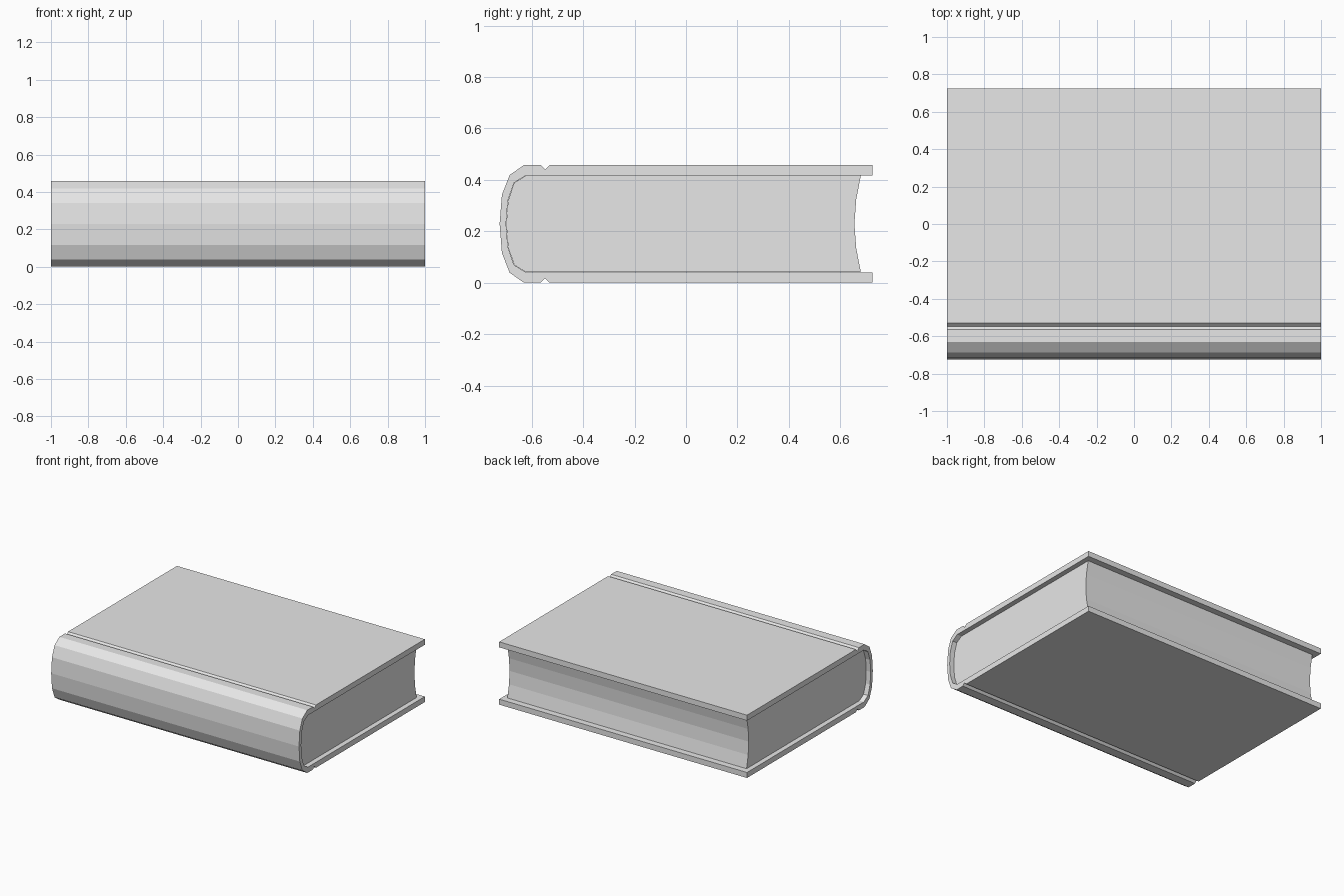
import bpy, bmesh

cube = bpy.data.objects.get("Cube")
if cube:
    bpy.data.objects.remove(cube, do_unlink=True)

MID = 0.229          # half the height of the closed book
BOARD = 0.04         # cover thickness
FORE = 0.725         # fore edge of the cover boards
PAGE_INSET = 0.035   # pages sit in from the cover at both ends


def make_material(name, color):
    mat = bpy.data.materials.new(name)
    mat.use_nodes = True
    mat.diffuse_color = color
    mat.node_tree.nodes["Principled BSDF"].inputs["Base Color"].default_value = color
    return mat


def mirrored(half):
    """Complete an upper half profile (y, height above middle) with its lower half."""
    return half + [(y, -h) for y, h in reversed(half) if h > 0]


def extrude_profile(name, outline, half_length, mat):
    """Extrude a closed y-z outline along x, centred on x = 0."""
    bm = bmesh.new()
    face = bm.faces.new([bm.verts.new((-half_length, y, MID + h)) for y, h in outline])
    moved = bmesh.ops.extrude_face_region(bm, geom=[face])["geom"]
    verts = [v for v in moved if isinstance(v, bmesh.types.BMVert)]
    bmesh.ops.translate(bm, verts=verts, vec=(2 * half_length, 0, 0))
    bmesh.ops.recalc_face_normals(bm, faces=bm.faces)
    mesh = bpy.data.meshes.new(name)
    bm.to_mesh(mesh)
    bm.free()
    mesh.materials.append(mat)
    obj = bpy.data.objects.new(name, mesh)
    bpy.context.collection.objects.link(obj)
    return obj


grey = make_material("light grey", (0.8, 0.8, 0.8, 1))

# Cover: two boards with hinge grooves, joined by a rounded spine
outer = [(FORE, MID), (-0.53, MID), (-0.548, MID - 0.018), (-0.565, MID),
         (-0.63, MID), (-0.686, 0.19), (-0.716, 0.113), (-0.725, 0)]
inner = [(FORE, MID - BOARD), (-0.622, MID - BOARD),
         (-0.669, 0.16), (-0.693, 0.09), (-0.70, 0)]
extrude_profile("cover", mirrored(outer) + mirrored(inner)[::-1], 1.0, grey)

# Pages: rounded against the spine, hollowed at the fore edge
top = MID - BOARD - 0.001
spine_side = [(-0.622, top), (-0.668, 0.16), (-0.692, 0.09), (-0.699, 0)]
fore_side = [(0.68, top), (0.662, 0.095), (0.655, 0)]
extrude_profile("pages", mirrored(spine_side) + mirrored(fore_side)[::-1],
                1.0 - PAGE_INSET, grey)
